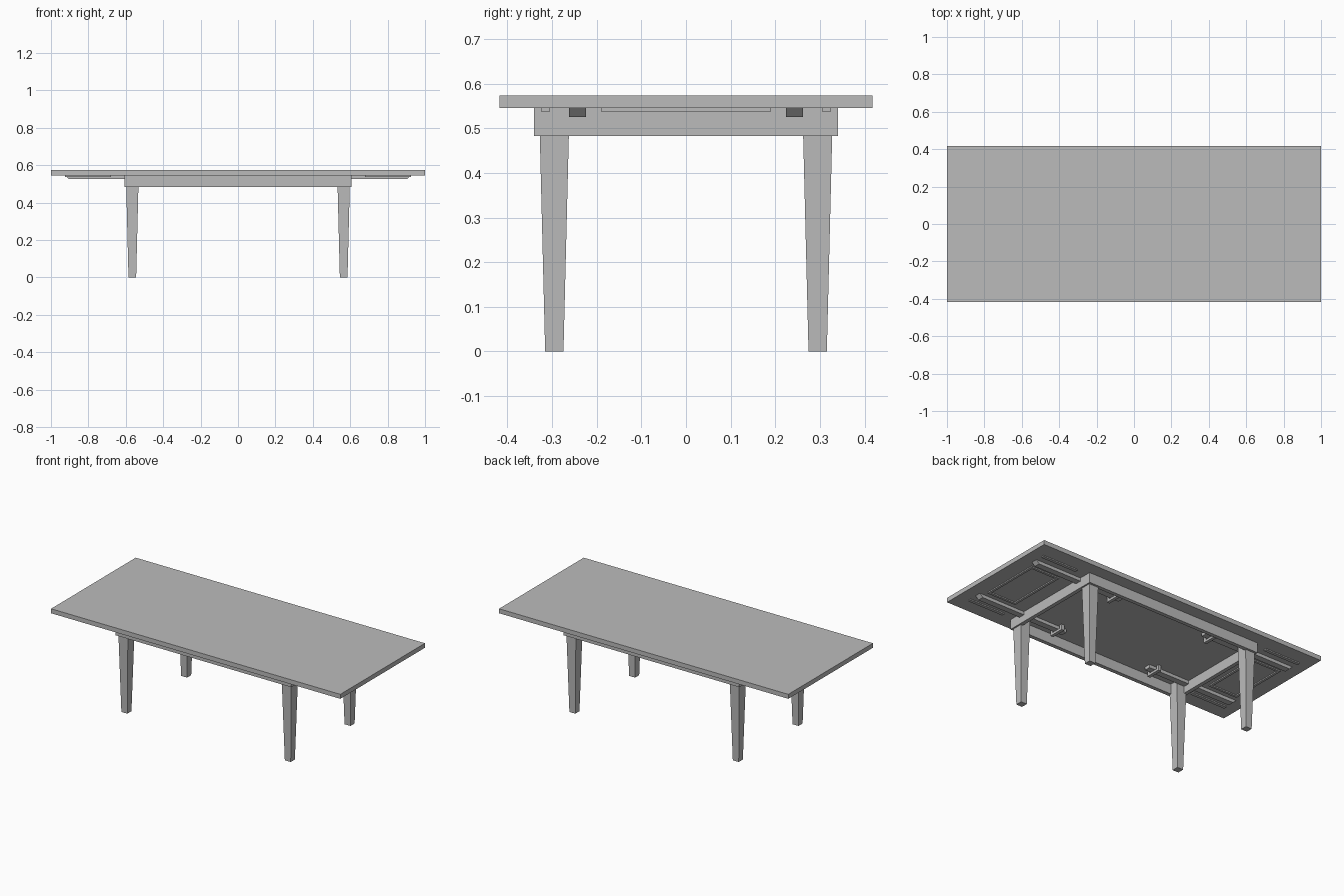
import bpy
import bmesh

cube = bpy.data.objects.get("Cube")
if cube:
    bpy.data.objects.remove(cube, do_unlink=True)

grey = bpy.data.materials.new("plain grey")
grey.use_nodes = True
grey.diffuse_color = (0.5, 0.5, 0.5, 1)
grey.node_tree.nodes["Principled BSDF"].inputs["Base Color"].default_value = (0.5, 0.5, 0.5, 1)


def finish(name, bm):
    bmesh.ops.recalc_face_normals(bm, faces=bm.faces[:])
    mesh = bpy.data.meshes.new(name)
    bm.to_mesh(mesh)
    bm.free()
    mesh.materials.append(grey)
    obj = bpy.data.objects.new(name, mesh)
    bpy.context.collection.objects.link(obj)
    return obj


def add_box(bm, xs, ys, zs):
    verts = bmesh.ops.create_cube(bm, size=1)["verts"]
    for v in verts:
        v.co = [r[0] if c < 0 else r[1] for c, r in zip(v.co, (xs, ys, zs))]
    return verts


def boxes(name, *parts):
    bm = bmesh.new()
    for part in parts:
        add_box(bm, *part)
    return finish(name, bm)


def mirror(obj, x=True, y=True):
    mod = obj.modifiers.new("mirror", 'MIRROR')
    mod.use_axis = (x, y, False)
    mod.use_mirror_merge = False


UNDER, TOP, APRON_LOW = 0.545, 0.573, 0.483
APRON_X, APRON_Y, BOARD = 0.607, 0.341, 0.024

# Tabletop
boxes("tabletop", ((-1, 1), (-0.418, 0.418), (UNDER, TOP)))

# Apron boards
apron_z = (APRON_LOW, UNDER)
mirror(boxes("long_apron", ((-APRON_X, APRON_X), (APRON_Y - BOARD, APRON_Y), apron_z)), x=False)
inner = APRON_Y - BOARD
mirror(boxes("end_apron", ((APRON_X - BOARD, APRON_X), (-inner, inner), apron_z)), y=False)

# Legs: straight inside the apron, tapered below it
LEG_X, LEG_Y = 0.565, 0.295
bm = bmesh.new()
rings = []
for z, half in ((0, 0.0205), (APRON_LOW, 0.0325), (UNDER, 0.0325)):
    rings.append([bm.verts.new((LEG_X + sx * half, LEG_Y + sy * half, z))
                  for sx, sy in ((-1, -1), (1, -1), (1, 1), (-1, 1))])
for low, high in zip(rings, rings[1:]):
    for i in range(4):
        j = (i + 1) % 4
        bm.faces.new((low[i], low[j], high[j], high[i]))
bm.faces.new(rings[0])
bm.faces.new(rings[-1])
mirror(finish("leg", bm))

# Extension slides with a slanted outer end
bm = bmesh.new()
for v in add_box(bm, (0.3, 0.925), (0.224, 0.262), (0.525, UNDER)):
    if v.co.x > 0.5 and v.co.z < 0.53:
        v.co.x -= 0.02
mirror(finish("extension_slide", bm))

# Guide straps that hold the slides
mirror(boxes("slide_guide",
             ((0.34, 0.36), (0.195, 0.291), (0.511, 0.525)),
             ((0.34, 0.36), (0.195, 0.213), (0.525, UNDER)),
             ((0.34, 0.36), (0.273, 0.291), (0.525, UNDER))))

# Thin strips and frame under the leaves
strip_z = (UNDER - 0.007, UNDER)
mirror(boxes("leaf_strip", ((0.68, 0.925), (0.305, 0.325), strip_z)))
mirror(boxes("leaf_frame",
             ((0.70, 0.715), (-0.19, 0.19), strip_z),
             ((0.885, 0.90), (-0.19, 0.19), strip_z),
             ((0.715, 0.885), (0.175, 0.19), strip_z),
             ((0.715, 0.885), (-0.19, -0.175), strip_z)), y=False)
